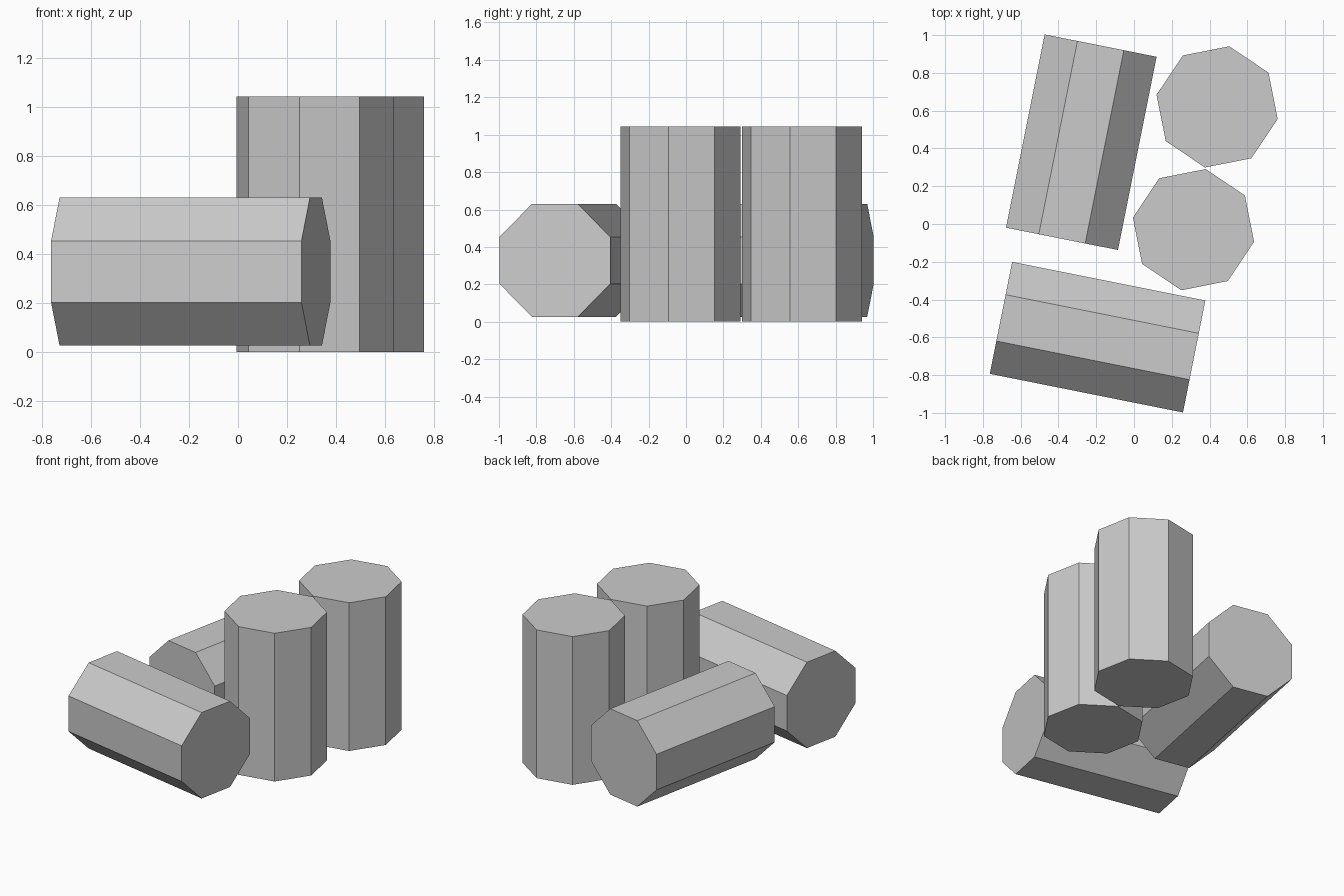
import bpy, bmesh
from math import radians
from mathutils import Matrix

if "Cube" in bpy.data.objects:
    bpy.data.objects.remove(bpy.data.objects["Cube"])

R, LENGTH, TURN = 0.327, 1.043, -11.3


def barrel(name, center, yaw, lying=False):
    """Eight-sided drum, upright or lying along its yaw direction."""
    bm = bmesh.new()
    bmesh.ops.create_cone(bm, cap_ends=True, cap_tris=False, segments=8,
                          radius1=R, radius2=R, depth=LENGTH)
    rot = Matrix.Rotation(radians(yaw), 4, 'Z')
    if lying:
        # half-step roll puts flat sides on top and bottom
        rot = rot @ Matrix.Rotation(radians(90), 4, 'Y') @ Matrix.Rotation(radians(22.5), 4, 'Z')
    bm.transform(rot)
    mesh = bpy.data.meshes.new(name)
    bm.to_mesh(mesh)
    bm.free()
    obj = bpy.data.objects.new(name, mesh)
    obj.location = center
    bpy.context.collection.objects.link(obj)


# Upright barrels
barrel("standing_barrel_back", (0.44, 0.62, LENGTH / 2), TURN)
barrel("standing_barrel_front", (0.315, -0.03, LENGTH / 2), TURN)

# Barrels lying on their sides, at right angles to each other
barrel("lying_barrel_front", (-0.193, -0.599, 0.328), TURN, lying=True)
barrel("lying_barrel_back", (-0.279, 0.433, 0.328), TURN + 90, lying=True)
